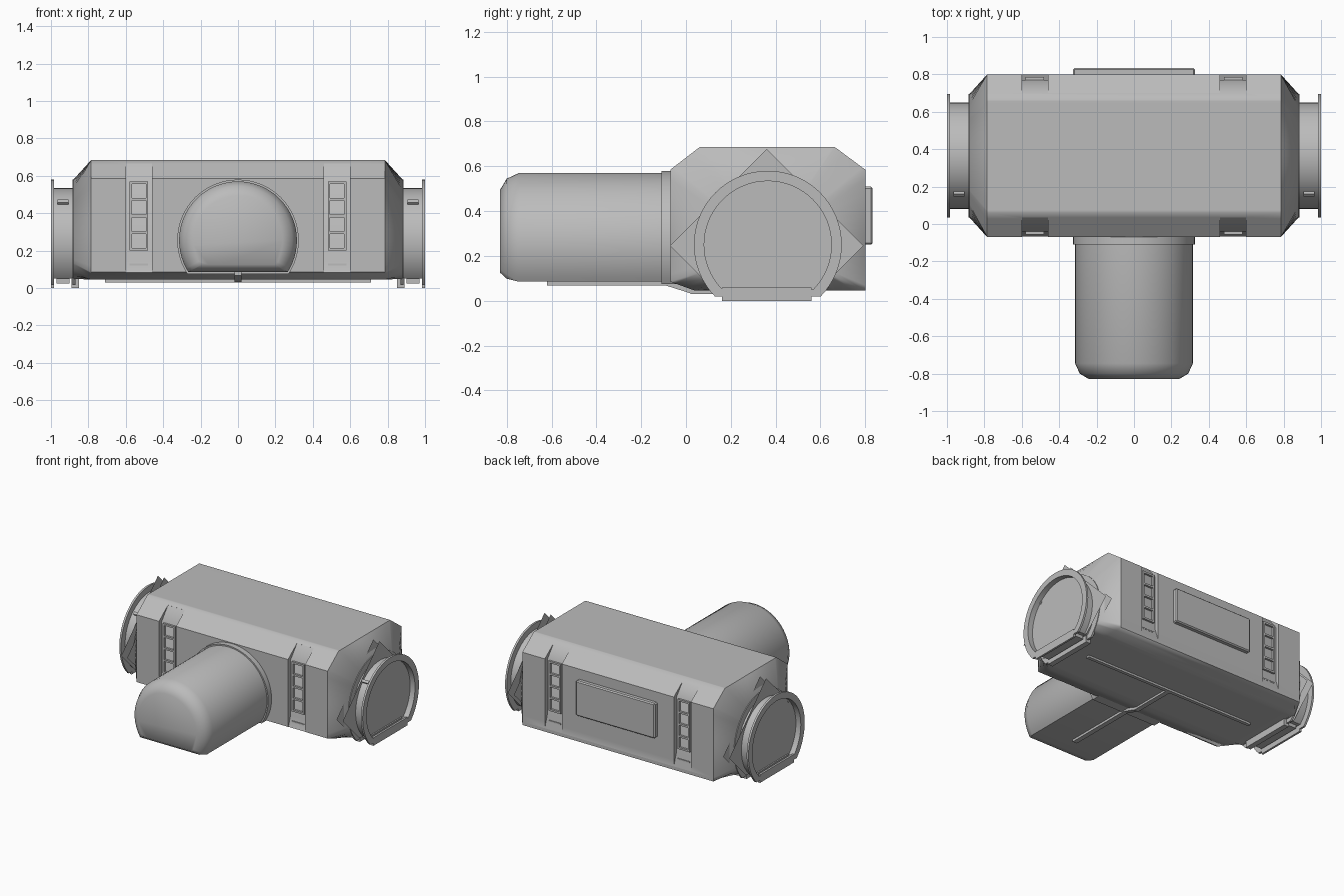
import bpy, bmesh, math
from mathutils import Matrix, Vector

if "Cube" in bpy.data.objects:
    bpy.data.objects.remove(bpy.data.objects["Cube"])

grey = bpy.data.materials.new("hull grey")
grey.use_nodes = True
colour = (0.5, 0.5, 0.5, 1)
grey.diffuse_color = colour
grey.node_tree.nodes["Principled BSDF"].inputs["Base Color"].default_value = colour


def finish(name, bm, smooth=None):
    bmesh.ops.recalc_face_normals(bm, faces=bm.faces)
    mesh = bpy.data.meshes.new(name)
    bm.to_mesh(mesh)
    bm.free()
    ob = bpy.data.objects.new(name, mesh)
    bpy.context.collection.objects.link(ob)
    mesh.materials.append(grey)
    if smooth:
        shade(ob, smooth)
    return ob


def shade(ob, degrees):
    bpy.ops.object.select_all(action='DESELECT')
    ob.select_set(True)
    bpy.context.view_layer.objects.active = ob
    bpy.ops.object.shade_smooth_by_angle(angle=math.radians(degrees))


def add_box(bm, x, y, z, turn=None):
    """Box from (low, high) pairs, optionally rotated about its centre."""
    mid = Vector([sum(p) / 2 for p in (x, y, z)])
    size = [p[1] - p[0] for p in (x, y, z)]
    m = Matrix.Translation(mid) @ (turn or Matrix()) @ Matrix.Diagonal((*size, 1))
    bmesh.ops.create_cube(bm, size=1, matrix=m)


def box(name, x, y, z, turn=None):
    bm = bmesh.new()
    add_box(bm, x, y, z, turn)
    return finish(name, bm)


def prism(name, points, x0, x1):
    """Extrude a (y, z) outline along x."""
    bm = bmesh.new()
    face = bm.faces.new([bm.verts.new((x0, y, z)) for y, z in points])
    new = bmesh.ops.extrude_face_region(bm, geom=[face])["geom"]
    bmesh.ops.translate(bm, vec=(x1 - x0, 0, 0),
                        verts=[v for v in new if isinstance(v, bmesh.types.BMVert)])
    return finish(name, bm)


def flat_circle(radius, drop):
    """Circle whose underside is cut flat at a distance below the centre."""
    def f(a):
        s = -math.sin(a)
        return min(radius, drop / s) if s > 1e-6 else radius
    t = math.asin(min(1, drop / radius))
    return f, [-t, t - math.pi]


def convex(points, centre):
    """Convex outline, given anticlockwise, as a radius by angle."""
    pts = [Vector(p) - Vector(centre) for p in points]

    def f(a):
        u, best = Vector((math.cos(a), math.sin(a))), 9
        for p, q in zip(pts, pts[1:] + pts[:1]):
            n = Vector((q.y - p.y, p.x - q.x))
            if n.dot(u) > 1e-6:
                best = min(best, n.dot(p) / n.dot(u))
        return best
    return f, [math.atan2(p.y, p.x) for p in pts]


def loft(name, sections, place, smooth):
    """Skin a run of (offset, outline) sections and cap both ends."""
    angles = {round(math.tau * i / 64 - math.pi, 4) for i in range(64)}
    for _, (f, extra) in sections:
        angles |= {round(a, 4) for a in extra}
    angles = sorted(angles)
    bm = bmesh.new()
    rings = [[bm.verts.new(place(d, f(a) * math.cos(a), f(a) * math.sin(a)))
              for a in angles] for d, (f, _) in sections]
    n = len(angles)
    for r, s in zip(rings, rings[1:]):
        for i in range(n):
            j = (i + 1) % n
            bm.faces.new((r[i], r[j], s[j], s[i]))
    bm.faces.new(rings[0])
    bm.faces.new(rings[-1])
    bmesh.ops.remove_doubles(bm, verts=bm.verts, dist=0.0005)
    return finish(name, bm, smooth)


CY, CZ = 0.365, 0.25

# Main hull: chamfered box narrowing to round ends
outline = convex([(0.04, 0.045), (0.80, 0.045), (0.80, 0.585), (0.665, 0.685),
                  (0.06, 0.685), (-0.07, 0.585), (-0.07, 0.085)], (CY, CZ))
round_end = flat_circle(0.33, 0.2)
hull = loft("hull", [(-0.88, round_end), (-0.785, outline), (0.785, outline),
                     (0.88, round_end)],
            lambda d, u, v: (d, CY + u, CZ + v), None)

# Four upright recesses cut in the hull sides
for sx in (-1, 1):
    for sy in (-1, 1):
        def across(y):
            return CY + sy * (y - CY)
        cut = [(0.77, 0.16), (0.77, 0.57), (0.695, 0.665), (0.75, 0.75), (0.95, 0.75),
               (0.95, 0.0), (0.80, 0.07)]
        cutter = prism("recess_cutter", [(across(y), z) for y, z in cut], sx * 0.46, sx * 0.60)
        cutter.hide_render = True
        mod = hull.modifiers.new("recess", 'BOOLEAN')
        mod.operation, mod.object, mod.solver = 'DIFFERENCE', cutter, 'EXACT'
        bpy.context.view_layer.objects.active = hull
        bpy.ops.object.modifier_apply(modifier=mod.name)
        bpy.data.objects.remove(cutter)

        # Ladder inside each recess: two rails and rungs
        bm = bmesh.new()
        ys = sorted((across(0.765), across(0.785)))
        for x in (0.48, 0.568):
            add_box(bm, sorted((sx * x, sx * (x + 0.012))), ys, (0.2, 0.57))
        for i in range(5):
            z = 0.2 + i * 0.089
            add_box(bm, sorted((sx * 0.48, sx * 0.58)), ys, (z, z + 0.014))
        add_box(bm, sorted((sx * 0.48, sx * 0.58)), ys, (0.12, 0.13))
        finish("ladder", bm)
shade(hull, 45)

# Forward tube with rounded nose
TZ = 0.255


def tube_place(d, u, v):
    return (u, d, TZ + v)


def tube_section(k):
    return flat_circle(0.315 * k, 0.17 * k)


loft("forward_tube", [(0.0, tube_section(1)), (-0.745, tube_section(1)),
                      (-0.80, tube_section(0.92)), (-0.83, tube_section(0.76))],
     tube_place, 50)
collar = flat_circle(0.325, 0.18)
loft("tube_collar", [(0.0, collar), (-0.11, collar)], tube_place, 40)

# Back panel
panel = box("back_panel", (-0.325, 0.325), (0.79, 0.833), (0.25, 0.51))
bevel = panel.modifiers.new("bevel", 'BEVEL')
bevel.width, bevel.segments = 0.008, 1

# Docking ports at both ends
rim, neck = flat_circle(0.33, 0.23), flat_circle(0.284, 0.2)
for side, sx in (("left", 1), ("right", -1)):
    loft(side + "_port",
         [(0.87, rim), (0.885, rim), (0.885, neck), (0.985, neck), (0.985, rim),
          (1.0, rim), (1.0, neck), (0.96, neck)],
         lambda d, u, v: (sx * d, CY + u, CZ + v), 40)

    # Thin diamond plates behind the rim, trimmed along the bottom
    for x in (0.86, 0.91):
        bm = bmesh.new()
        h, low = 0.432, 0.2
        pts = [(h - low, -low), (h, 0), (0, h), (-h, 0), (low - h, -low)]
        bm.faces.new([bm.verts.new((sx * x, 0.36 + y, 0.245 + z)) for y, z in pts])
        finish(side + "_diamond_plate", bm)

    # Port feet and latch
    for a, b in ((0.85, 0.89), (0.985, 1.0)):
        box(side + "_port_foot", sorted((sx * a, sx * b)), (0.16, 0.56), (0.0, 0.06))
    box(side + "_port_sill", sorted((sx * 0.9, sx * 0.97)), (0.18, 0.54), (0.025, 0.06))
    box(side + "_latch", sorted((sx * 0.905, sx * 0.965)), (0.15, 0.18), (0.445, 0.465),
        Matrix.Rotation(math.radians(-45), 4, 'X'))

# Pipes along the underside
box("cross_pipe", (-0.71, 0.71), (0.35, 0.375), (0.03, 0.05))
box("long_pipe", (-0.018, 0.018), (0.02, 0.36), (0.03, 0.05))
box("tube_pipe", (-0.018, 0.018), (-0.62, -0.07), (0.068, 0.09))
prism("pipe_bend", [(-0.09, 0.068), (0.03, 0.03), (0.03, 0.06), (-0.09, 0.095)], -0.018, 0.018)
